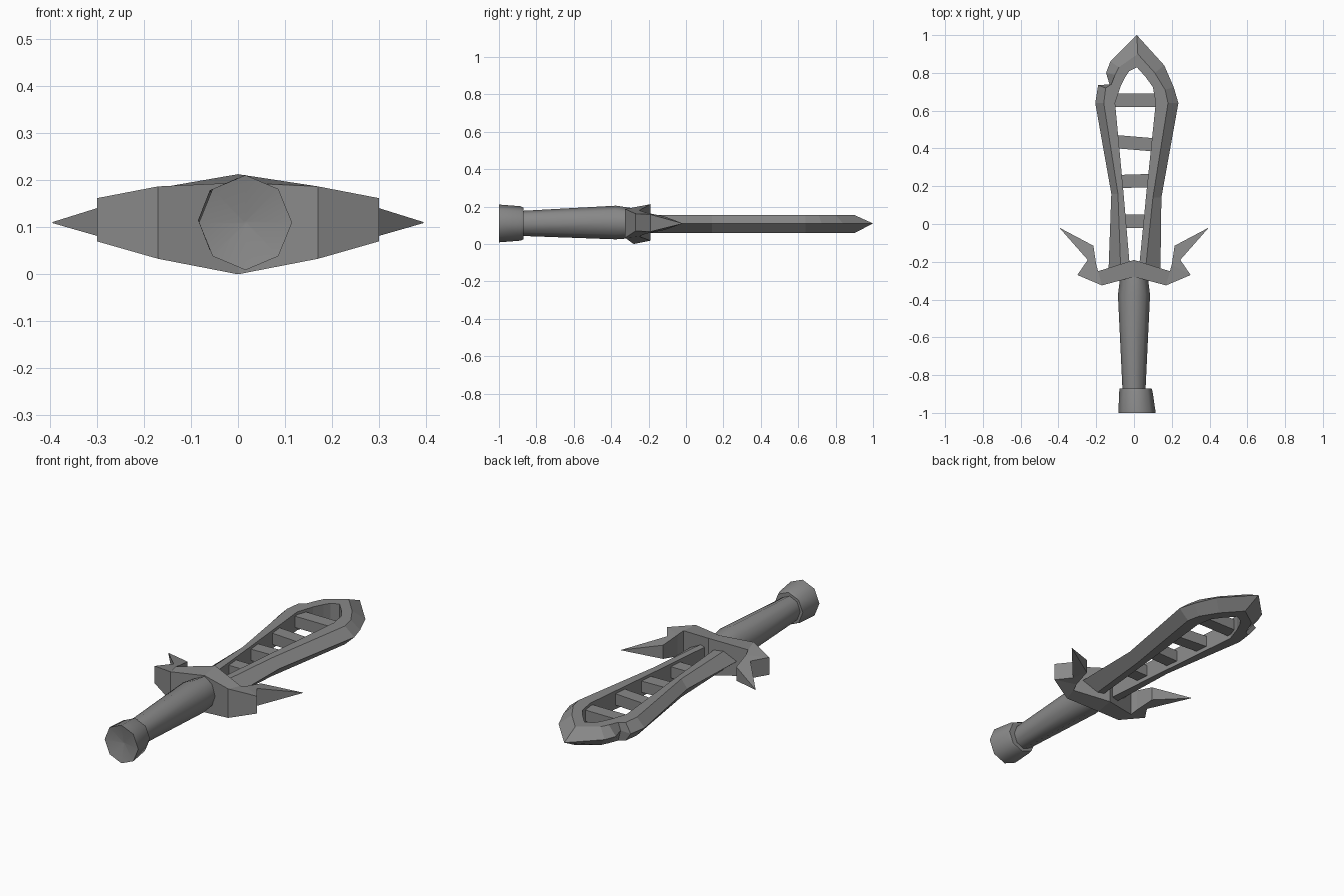
import bpy
import bmesh
import math
from mathutils import Vector

cube = bpy.data.objects.get("Cube")
if cube:
    bpy.data.objects.remove(cube, do_unlink=True)

MID = 0.11  # height of the sword's centre plane

steel = bpy.data.materials.new("dull_grey_metal")
steel.use_nodes = True
grey = (0.25, 0.25, 0.25, 1)
steel.diffuse_color = grey
shader = next(n for n in steel.node_tree.nodes if n.type == "BSDF_PRINCIPLED")
shader.inputs["Base Color"].default_value = grey
shader.inputs["Roughness"].default_value = 0.7


def loft(name, rings, smooth=False):
    """Skin a series of equal-length closed rings and cap both ends."""
    bm = bmesh.new()
    loops = [[bm.verts.new(Vector(p)) for p in ring] for ring in rings]
    for a, b in zip(loops, loops[1:]):
        count = len(a)
        for i in range(count):
            j = (i + 1) % count
            bm.faces.new((a[i], a[j], b[j], b[i]))
    bm.faces.new(loops[0])
    bm.faces.new(loops[-1])
    bmesh.ops.remove_doubles(bm, verts=bm.verts, dist=0.0005)
    bmesh.ops.recalc_face_normals(bm, faces=bm.faces)
    mesh = bpy.data.meshes.new(name)
    bm.to_mesh(mesh)
    bm.free()
    mesh.materials.append(steel)
    obj = bpy.data.objects.new(name, mesh)
    bpy.context.collection.objects.link(obj)
    if smooth:
        bpy.ops.object.select_all(action="DESELECT")
        obj.select_set(True)
        bpy.context.view_layer.objects.active = obj
        bpy.ops.object.shade_smooth_by_angle(angle=math.radians(50))
    return obj


def octagon(y, rx, rz, cx=0.0, cz=MID):
    """Eight-sided ring around the sword's long axis."""
    angles = [math.tau * i / 8 for i in range(8)]
    return [(cx + rx * math.cos(a), y, cz + rz * math.sin(a)) for a in angles]


# Blade frame: cutting edge, bevel ridge and inner wall, up the left and down the right
blade_path = [
    ((-.135, -.25), (-.07, -.25), (-.02, -.25)),
    ((-.12, .16), (-.085, .16), (-.055, .16)),
    ((-.205, .64), (-.16, .64), (-.10, .64)),
    ((-.19, .735), (-.15, .72), (-.07, .73)),
    ((-.127, .73), (-.12, .74), (-.06, .75)),
    ((-.148, .8), (-.1, .79), (-.045, .78)),
    ((-.125, .86), (-.08, .83), (-.025, .81)),
    ((.015, 1), (.02, .9), (.015, .83)),
    ((.16, .84), (.11, .8), (.06, .78)),
    ((.21, .725), (.165, .71), (.1, .725)),
    ((.235, .64), (.18, .64), (.115, .64)),
    ((.145, .14), (.1, .14), (.065, .16)),
    ((.14, -.25), (.06, -.25), (.025, -.25)),
]
top, bottom = 0.155, 0.058
loft("blade_frame", [
    [(*edge, MID), (*ridge, top), (*inner, top), (*inner, bottom), (*ridge, bottom)]
    for edge, ridge, inner in blade_path
])

# Cross bars bridging the open blade: left y, right y, half length
bars = [(.655, .655, .11), (.435, .42, .085), (.225, .23, .075), (.015, .015, .06)]
for number, (left_y, right_y, reach) in enumerate(bars):
    loft(f"blade_rung_{number + 1}", [
        [(x, y + dy, MID + dz) for dy, dz in
         ((-.035, -.03), (.035, -.03), (.035, .03), (-.035, .03))]
        for x, y in ((-reach, left_y), (reach + .01, right_y))
    ])

# Cross guard with hooked spikes: (x, y, low z, high z) for front and back edges
guard_half = [
    ((0, -.28, 0, .195), (0, -.19, .018, .213)),
    ((.17, -.325, .033, .187), (.19, -.25, .04, .18)),
    ((.3, -.27, .07, .162), (.2, -.215, .055, .168)),
    ((.245, -.19, .066, .158), (.215, -.115, .075, .148)),
    ((.395, -.02, .109, .111), (.394, -.02, .109, .111)),
]


def guard_ring(front, back, side):
    (fx, fy, f0, f1), (bx, by, b0, b1) = front, back
    return [(side * fx, fy, f0), (side * bx, by, b0),
            (side * bx, by, b1), (side * fx, fy, f1)]


left_side = [guard_ring(f, b, 1) for f, b in guard_half]
right_side = [guard_ring(f, b, -1) for f, b in guard_half[1:]]
loft("cross_guard", right_side[::-1] + left_side)

# Tapered grip
loft("grip", [
    octagon(-.9, .06, .066),
    octagon(-.375, .085, .09, cz=.115),
    octagon(-.24, .068, .075),
], smooth=True)

# Flared pommel with a slightly dished end
loft("pommel", [
    octagon(-.87, .085, .085, .008),
    octagon(-.885, .088, .092, .01),
    octagon(-1, .099, .101, .016),
    octagon(-.98, .004, .004, .016),
], smooth=True)
